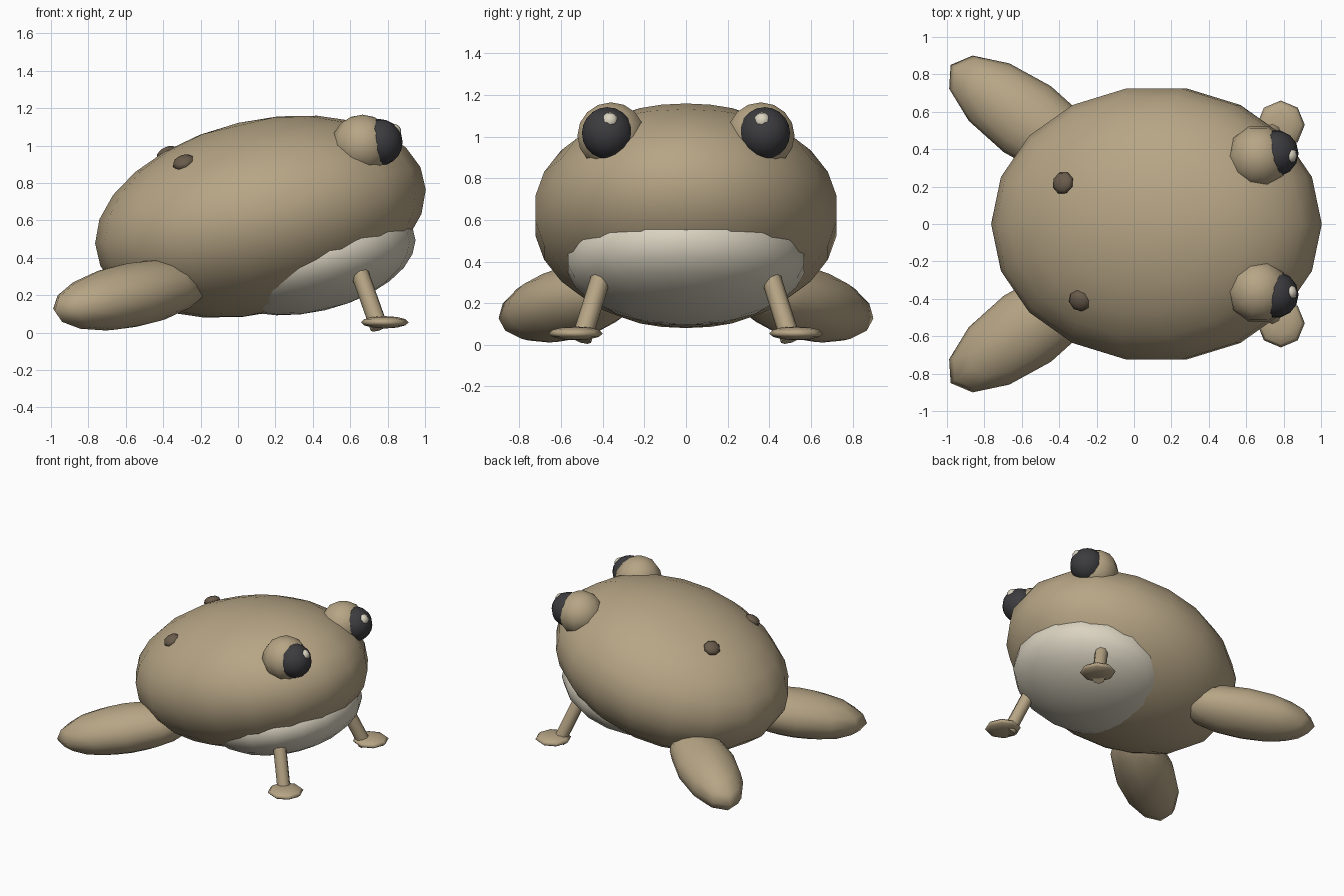
import bpy, bmesh
from math import radians
from mathutils import Matrix, Vector, Euler

if "Cube" in bpy.data.objects:
    bpy.data.objects.remove(bpy.data.objects["Cube"])


def material(name, rgb):
    m = bpy.data.materials.new(name)
    m.use_nodes = True
    m.diffuse_color = (*rgb, 1)
    m.node_tree.nodes["Principled BSDF"].inputs["Base Color"].default_value = (*rgb, 1)
    return m


tan = material("tan skin", (0.47, 0.375, 0.235))
cream = material("cream belly", (0.70, 0.65, 0.53))
black = material("eye black", (0.045, 0.045, 0.05))
brown = material("brown spot", (0.14, 0.105, 0.07))


def finish(bm, name, mat):
    mesh = bpy.data.meshes.new(name)
    bm.to_mesh(mesh)
    bm.free()
    mesh.materials.append(mat)
    mesh.shade_smooth()
    obj = bpy.data.objects.new(name, mesh)
    bpy.context.collection.objects.link(obj)
    return obj


def ellipsoid(name, mat, centre, radii, rotation=None, segments=12, rings=8):
    """Sphere with a side vertex on y, scaled, turned and moved."""
    bm = bmesh.new()
    bmesh.ops.create_uvsphere(bm, u_segments=segments, v_segments=rings, radius=1)
    turn = rotation.to_matrix().to_4x4() if rotation else Matrix()
    bm.transform(Matrix.Translation(centre) @ turn @ Matrix.Diagonal((*radii, 1))
                 @ Matrix.Rotation(radians(90), 4, "Z"))
    return finish(bm, name, mat)


def rod(name, mat, start, end, radius):
    """Eight-sided cylinder between two points."""
    start, end = Vector(start), Vector(end)
    axis = end - start
    bm = bmesh.new()
    bmesh.ops.create_cone(bm, cap_ends=True, segments=8, radius1=radius,
                          radius2=radius, depth=axis.length)
    bm.transform(Matrix.Translation((start + end) / 2)
                 @ axis.to_track_quat("Z", "Y").to_matrix().to_4x4())
    obj = finish(bm, name, mat)
    for face in obj.data.polygons:
        face.use_smooth = len(face.vertices) == 4
    return obj


# Body and belly share the same upward tilt
tilt = Euler((0, radians(-13.2), 0))
ellipsoid("body", tan, (0.12, 0, 0.62), (0.9, 0.74, 0.515), tilt, 18, 13)
ellipsoid("belly", cream, (0.4, 0, 0.4), (0.56, 0.58, 0.288), tilt, 18, 13)

# Paired parts; the head points to +x, so the sides lie on +y and -y
for side, s in (("back", 1), ("front", -1)):
    # Eye: lid, ball and glint
    ellipsoid(side + "_eyelid", tan, (0.665, 0.36 * s, 1.005), (0.165, 0.17, 0.16), None, 10, 8)
    ellipsoid(side + "_eyeball", black, (0.755, 0.378 * s, 1.017), (0.125,) * 3, None, 14, 10)
    ellipsoid(side + "_eye_glint", cream, (0.832, 0.366 * s, 1.075), (0.041,) * 3, None, 10, 8)
    # Front limb and round foot
    rod(side + "_foreleg", tan, (0.755, 0.502 * s, 0.025), (0.622, 0.385 * s, 0.4), 0.048)
    ellipsoid(side + "_forefoot", tan, (0.785, 0.53 * s, 0.055), (0.128, 0.13, 0.033), None, 8, 6)
    # Hind limb splayed backward
    splay = Euler((0, radians(-9.5), radians(-35.3 * s)))
    ellipsoid(side + "_hind_leg", tan, (-0.57, 0.56 * s, 0.2), (0.51, 0.217, 0.172), splay, 12, 8)

# Flattened spots lying on the back
for i, (centre, normal) in enumerate((((-0.38, 0.22, 0.955), (-0.45, 0.2, 0.85)),
                                      ((-0.29, -0.41, 0.91), (-0.3, -0.4, 0.85)))):
    ellipsoid(f"back_spot_{i + 1}", brown, centre, (0.062, 0.062, 0.035),
              Vector(normal).to_track_quat("Z", "Y"), 8, 6)
